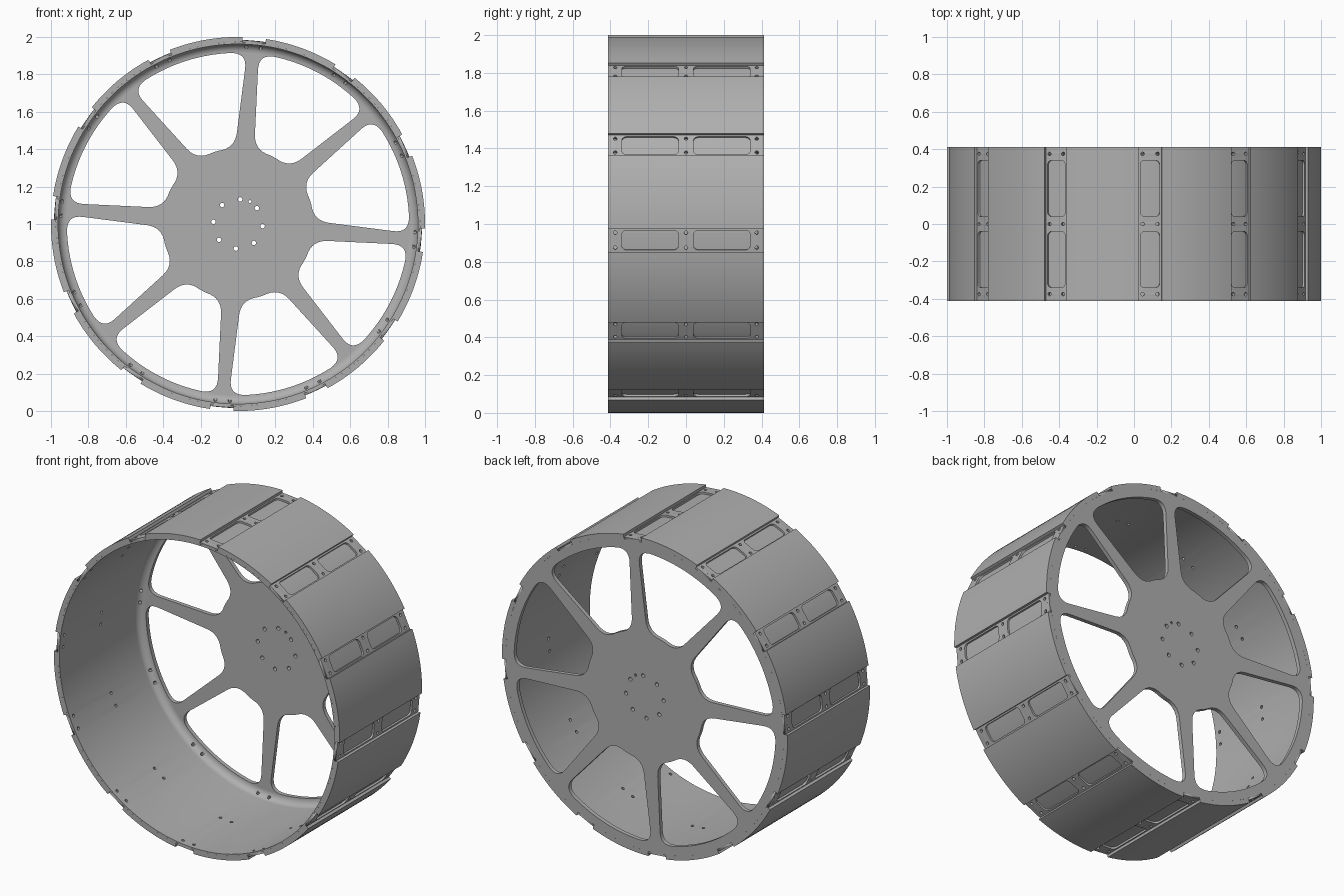
import bpy, bmesh
from math import sin, cos, pi, radians
from mathutils import Vector, Matrix

if "Cube" in bpy.data.objects:
    bpy.data.objects.remove(bpy.data.objects["Cube"])

HALF = 0.412                  # half width of the wheel
R_IN, R_DRUM, R_TAB, R_OUT = 0.962, 0.972, 0.984, 1.0
GAP = radians(3.6)            # half angle of the gap between tread plates
SEG = 128

grey = bpy.data.materials.new("wheel grey")
grey.diffuse_color = (0.43, 0.43, 0.43, 1)
grey.use_nodes = True
grey.node_tree.nodes["Principled BSDF"].inputs["Base Color"].default_value = grey.diffuse_color


def finish(bm, name, mat=grey):
    bmesh.ops.remove_doubles(bm, verts=bm.verts, dist=1e-5)
    bmesh.ops.recalc_face_normals(bm, faces=bm.faces)
    me = bpy.data.meshes.new(name)
    bm.to_mesh(me)
    bm.free()
    ob = bpy.data.objects.new(name, me)
    bpy.context.collection.objects.link(ob)
    me.materials.append(mat)
    return ob


def smooth(ob):
    bpy.ops.object.select_all(action='DESELECT')
    ob.select_set(True)
    bpy.context.view_layer.objects.active = ob
    bpy.ops.object.shade_smooth_by_angle(angle=radians(30))


def sheet(loops, thick):
    """Flat plate with holes: first loop is the outline, the rest are holes."""
    cu = bpy.data.curves.new("outline", 'CURVE')
    cu.dimensions, cu.fill_mode, cu.extrude = '2D', 'BOTH', thick / 2
    for pts in loops:
        sp = cu.splines.new('POLY')
        sp.points.add(len(pts) - 1)
        for p, (x, y) in zip(sp.points, pts):
            p.co = (x, y, 0, 1)
        sp.use_cyclic_u = True
    ob = bpy.data.objects.new("outline", cu)
    bpy.context.collection.objects.link(ob)
    dg = bpy.context.evaluated_depsgraph_get()
    me = bpy.data.meshes.new_from_object(ob.evaluated_get(dg))
    bm = bmesh.new()
    bm.from_mesh(me)
    bpy.data.objects.remove(ob)
    bpy.data.curves.remove(cu)
    bpy.data.meshes.remove(me)
    return bm


def circle(x, y, r, n):
    return [(x + r * cos(2 * pi * i / n), y + r * sin(2 * pi * i / n)) for i in range(n)]


def bezier(a, b, c, n=8):
    a, b, c = Vector(a), Vector(b), Vector(c)
    return [tuple(a * (1 - t) ** 2 + b * 2 * t * (1 - t) + c * t * t)
            for t in (i / n for i in range(n + 1))]


def polar(r, a):
    return Vector((r * cos(a), r * sin(a)))


def window(mid):
    """Opening between two spokes: two arcs, two straight sides, round corners."""
    ri, ro = 0.405, 0.915
    ai, ao = radians(22.5) - 0.052 / ri, radians(22.5) - 0.031 / ro
    pi_, po = polar(ri, ai), polar(ro, ao)
    d = (po - pi_).normalized()
    ci, co = 0.085, 0.085
    half = [tuple(polar(ri, (ai - ci / ri) * t / 6)) for t in range(6)]
    half += bezier(polar(ri, ai - ci / ri), pi_, pi_ + d * ci)
    half += bezier(po - d * co, po, polar(ro, ao - co / ro))
    half += [tuple(polar(ro, (ao - co / ro) * t / 10)) for t in range(9, -1, -1)]
    loop = half + [(x, -y) for x, y in reversed(half[1:-1])]
    c, s = cos(mid), sin(mid)
    return [(x * c - y * s, x * s + y * c) for x, y in loop]


# back disc with eight spoke windows, bolt circle and a small index hole
R_DISC, T = 0.918, 0.026
loops = [circle(0, 0, R_DISC, SEG)]
for k in range(8):
    a = radians(85 + 45 * k)
    loops.append(window(a + radians(22.5)))
    loops.append(circle(0.132 * cos(a), 0.132 * sin(a), 0.012, 16))
loops.append(circle(0.064, 0.12, 0.008, 10))
bm = sheet(loops, T)
for v in bm.verts:
    x, y, z = v.co
    v.co = (x, HALF - T / 2 - z, 1 + y)
smooth(finish(bm, "spoked_disc"))

# drum: revolved profile with a rounded inner corner at the disc
F = R_IN - R_DISC
prof = [(R_IN, -HALF), (R_DRUM, -HALF), (R_DRUM, HALF), (R_DISC, HALF)]
prof += [(R_DISC + F * sin(t), HALF - T - F + F * cos(t))
         for t in (i * pi / 16 for i in range(9))]
bm = bmesh.new()
rings = []
for i in range(SEG):
    a = 2 * pi * i / SEG
    rings.append([bm.verts.new((r * cos(a), y, 1 + r * sin(a))) for r, y in prof])
for i in range(SEG):
    p, q = rings[i], rings[(i + 1) % SEG]
    for j in range(len(prof)):
        k = (j + 1) % len(prof)
        bm.faces.new((p[j], p[k], q[k], q[j]))
drum = finish(bm, "drum")

# bolt positions in one gap: (offset along the rim, y)
bolts = [(u, y) for u in (-0.04, 0.04) for y in (-0.375, 0, 0.375)]
gaps = [radians(85 + 30 * k) for k in range(12)]

# bolt holes through the drum
bm = bmesh.new()
for g in gaps:
    for u, y in bolts:
        a = g - u / R_TAB
        direc = Vector((cos(a), 0, sin(a)))
        m = (Matrix.Translation(Vector((0, y, 1)) + direc * 0.966)
             @ direc.to_track_quat('Z', 'Y').to_matrix().to_4x4())
        bmesh.ops.create_cone(bm, cap_ends=True, segments=12, radius1=0.0095,
                              radius2=0.0095, depth=0.05, matrix=m)
cutter = finish(bm, "bolt_cutter")
cutter.hide_render = True
mod = drum.modifiers.new("holes", 'BOOLEAN')
mod.operation, mod.solver, mod.object = 'DIFFERENCE', 'EXACT', cutter
bpy.context.view_layer.objects.active = drum
bpy.ops.object.modifier_apply(modifier="holes")
bpy.data.objects.remove(cutter)
smooth(drum)


def round_rect(x0, x1, y0, y1, r):
    pts = []
    for cx, cy, s in ((x1 - r, y1 - r, 0), (x0 + r, y1 - r, 1),
                      (x0 + r, y0 + r, 2), (x1 - r, y0 + r, 3)):
        pts += [(cx + r * cos((s + i / 5) * pi / 2), cy + r * sin((s + i / 5) * pi / 2))
                for i in range(6)]
    return pts


# mounting strips in the gaps: two pockets and six bolt holes each
W = GAP * R_TAB
strip = [[(-W, -HALF), (W, -HALF), (W, HALF), (-W, HALF)]]
strip += [round_rect(-0.052, 0.052, y0, y0 + 0.3, 0.024) for y0 in (-0.34, 0.04)]
strip += [circle(u, y, 0.0095, 12) for u, y in bolts]
thick = R_TAB - R_DRUM
for n, g in enumerate(gaps):
    bm = sheet(strip, thick)
    for v in bm.verts:
        x, y, z = v.co
        a, r = g - x / R_TAB, R_DRUM + thick / 2 + z
        v.co = (r * cos(a), y, 1 + r * sin(a))
    finish(bm, f"mounting_strip_{n + 1}")

# curved tread plates between the gaps
N = 12
for n, g in enumerate(gaps):
    a0, a1 = g + GAP, g + radians(30) - GAP
    bm = bmesh.new()
    rows = []
    for i in range(N + 1):
        a = a0 + (a1 - a0) * i / N
        rows.append([bm.verts.new((r * cos(a), y, 1 + r * sin(a))) for r, y in
                     ((R_DRUM, -HALF), (R_OUT, -HALF), (R_OUT, HALF), (R_DRUM, HALF))])
    for p, q in zip(rows, rows[1:]):
        for j in range(4):
            k = (j + 1) % 4
            bm.faces.new((p[j], p[k], q[k], q[j]))
    bm.faces.new(rows[0])
    bm.faces.new(rows[-1])
    smooth(finish(bm, f"tread_plate_{n + 1}"))
